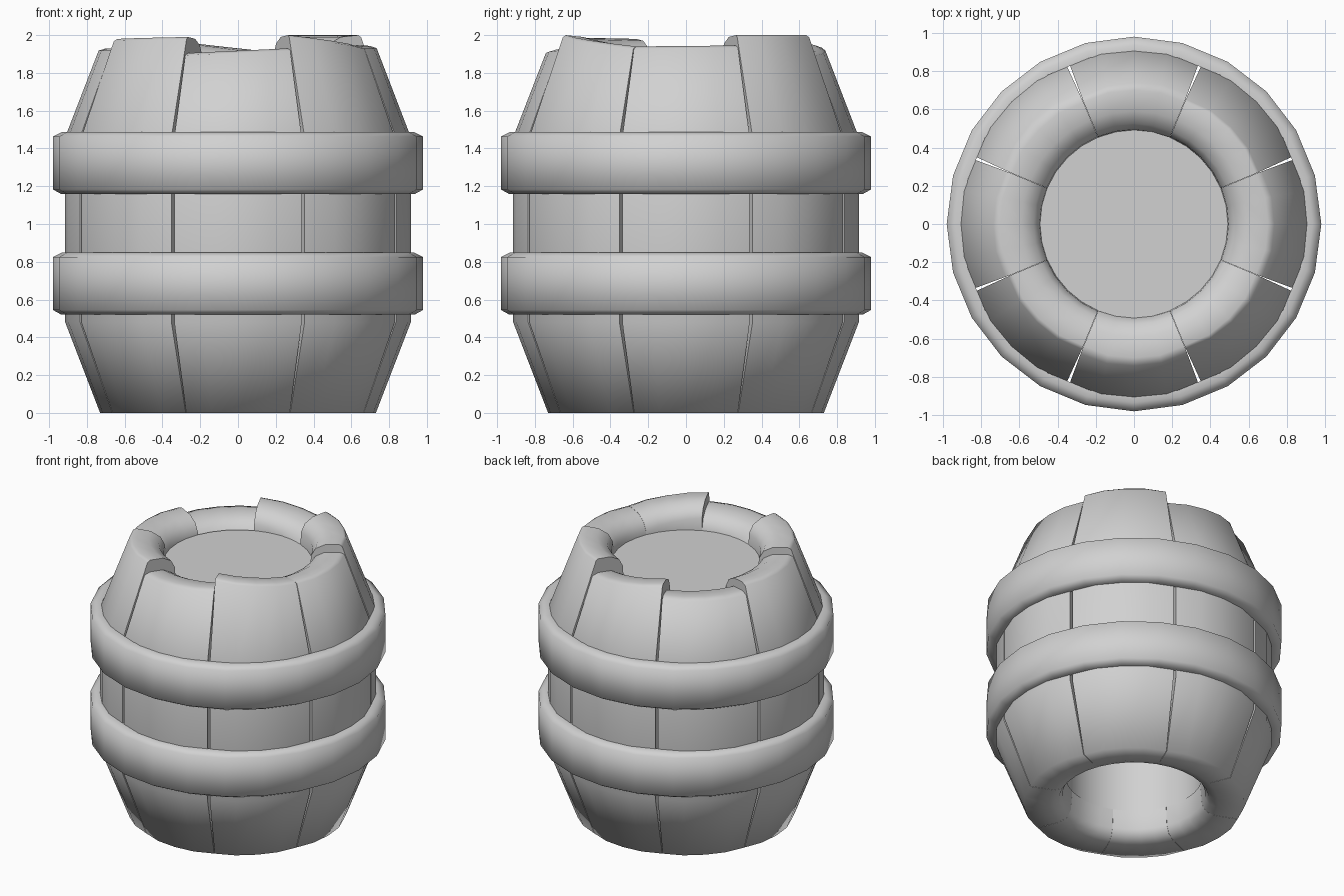
import bpy
import bmesh
from math import radians, sin, cos, pi

cube = bpy.data.objects.get("Cube")
if cube:
    bpy.data.objects.remove(cube)

grey = bpy.data.materials.new("plain grey")
grey.use_nodes = True
colour = (0.64, 0.64, 0.64, 1)
grey.diffuse_color = colour
grey.node_tree.nodes["Principled BSDF"].inputs["Base Color"].default_value = colour


def make_object(name, bm):
    bmesh.ops.recalc_face_normals(bm, faces=bm.faces)
    mesh = bpy.data.meshes.new(name)
    bm.to_mesh(mesh)
    bm.free()
    mesh.materials.append(grey)
    obj = bpy.data.objects.new(name, mesh)
    bpy.context.collection.objects.link(obj)
    bpy.ops.object.select_all(action="DESELECT")
    obj.select_set(True)
    bpy.context.view_layer.objects.active = obj
    bpy.ops.object.shade_smooth_by_angle(angle=radians(78))


def bridge(bm, rings):
    """Join neighbouring closed profile loops with quads."""
    count = len(rings[0])
    for a, b in zip(rings, rings[1:]):
        for i in range(count):
            j = (i + 1) % count
            bm.faces.new((a[i], a[j], b[j], b[i]))


def stave_profile(top):
    """Closed radius/height outline of one stave."""
    return [(0.462, 0.2), (0.472, 0.07), (0.5, 0.02), (0.56, 0), (0.73, 0),
            (0.915, 0.48), (0.915, 1.46), (0.735 - (top - 1.94) * 0.3, top - 0.012),
            (0.7, top), (0.59, top - 0.01), (0.525, top - 0.045),
            (0.495, top - 0.1), (0.49, 1.8)]


def make_stave(name, centre, top_start, top_end, steps=4):
    bm = bmesh.new()
    rings = []
    for s in range(steps + 1):
        t = s / steps
        ring = []
        for r, z in stave_profile(top_start + (top_end - top_start) * t):
            # the staves touch inside and part slightly at the outside
            half = 22.45 - 2.2 * max(0, r - 0.7)
            a = radians(centre + half * (2 * t - 1))
            if s in (0, steps) and r > 0.6:
                r *= 0.985
            ring.append(bm.verts.new((r * cos(a), r * sin(a), z)))
        rings.append(ring)
    bridge(bm, rings)
    bm.faces.new(rings[0])
    bm.faces.new(rings[-1])
    make_object(name, bm)


def make_hoop(name, base, sides=24):
    outline = [(0.9, 0), (0.935, 0), (0.98, 0.025),
               (0.98, 0.305), (0.935, 0.328), (0.9, 0.328)]
    bm = bmesh.new()
    rings = []
    for i in range(sides):
        a = 2 * pi * i / sides
        rings.append([bm.verts.new((r * cos(a), r * sin(a), base + z)) for r, z in outline])
    bridge(bm, rings + rings[:1])
    make_object(name, bm)


# Eight staves with uneven top edges
stave_tops = [(1.94, 1.945), (2.0, 2.0), (1.9, 1.96), (1.88, 1.87),
              (1.93, 1.93), (1.98, 1.99), (1.905, 1.93), (2.0, 1.94)]
for i, (start, end) in enumerate(stave_tops):
    make_stave(f"stave_{i + 1}", 45 * i, start, end)

# Two hoops around the body
make_hoop("lower_hoop", 0.52)
make_hoop("upper_hoop", 1.158)

# Inner wall, open at both ends
bm = bmesh.new()
bmesh.ops.create_cone(bm, cap_ends=False, segments=32, radius1=0.455, radius2=0.455, depth=1.6)
bmesh.ops.translate(bm, verts=bm.verts, vec=(0, 0, 1.0))
make_object("inner_wall", bm)

# Flat lid sunk below the rim
bm = bmesh.new()
bmesh.ops.create_circle(bm, cap_ends=True, segments=32, radius=0.492)
bmesh.ops.translate(bm, verts=bm.verts, vec=(0, 0, 1.81))
make_object("lid", bm)
